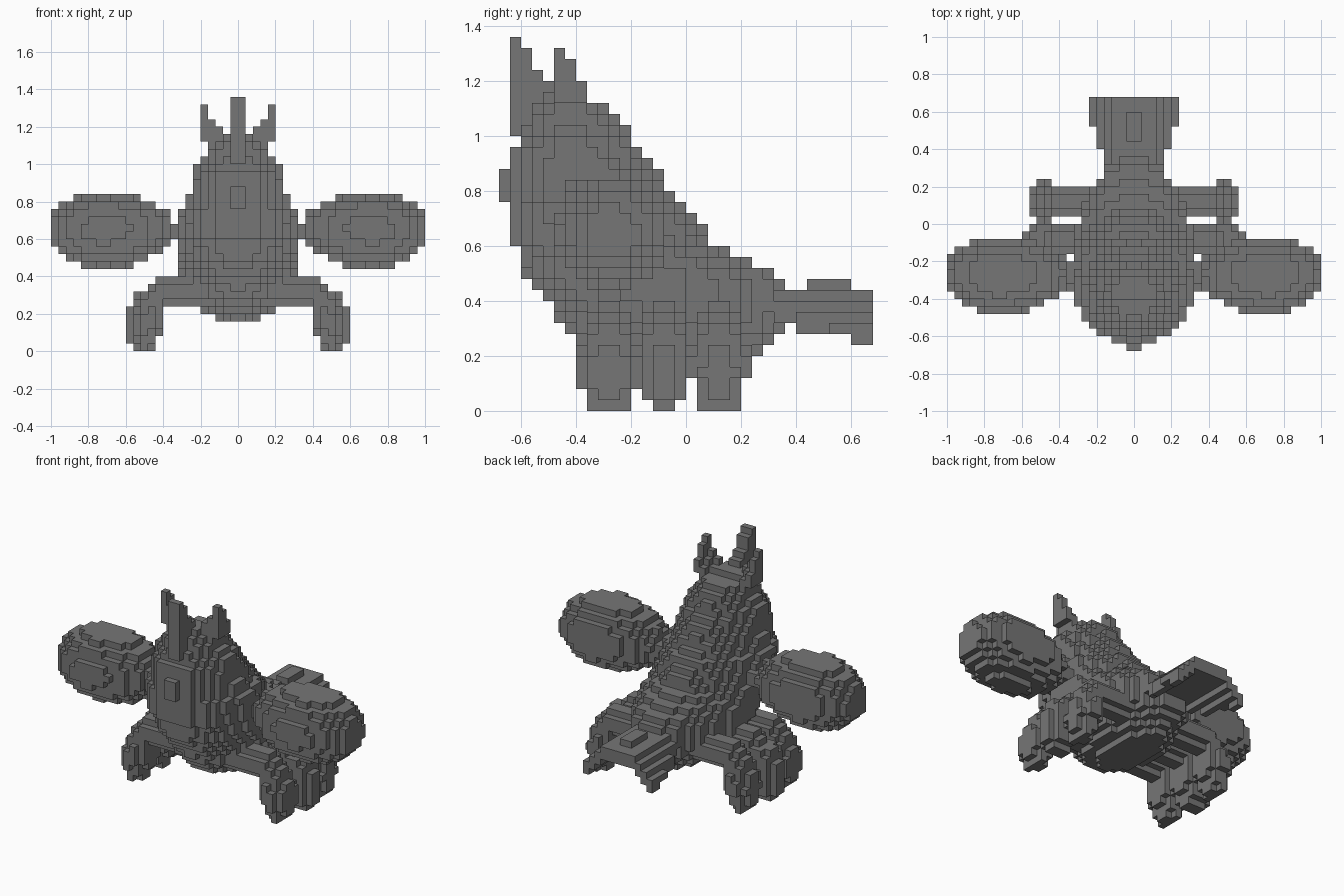
import bpy, bmesh
from mathutils import Vector

if "Cube" in bpy.data.objects:
    bpy.data.objects.remove(bpy.data.objects["Cube"])

S = 0.04  # edge of one block

shell = bpy.data.materials.new("shell_grey")
shell.use_nodes = True
shell.diffuse_color = (0.18, 0.18, 0.18, 1)
shell.node_tree.nodes["Principled BSDF"].inputs["Base Color"].default_value = (0.18, 0.18, 0.18, 1)

parts, taken = {}, set()


def add(name, inside):
    """Collect every block whose centre satisfies the rule."""
    cells = parts.setdefault(name, set())
    for i in range(-25, 25):
        for j in range(-17, 17):
            for k in range(34):
                if (i, j, k) not in taken and inside((i + .5) * S, (j + .5) * S, (k + .5) * S):
                    cells.add((i, j, k))
    taken.update(cells)


def box(x0, x1, y0, y1, z0, z1):
    return lambda x, y, z: x0 < x < x1 and y0 < y < y1 and z0 < z < z1


def mirror_add(name, inside):
    add("left_" + name, inside)
    add("right_" + name, lambda x, y, z: inside(-x, y, z))


# Body: stacked egg-shaped sections (height, front, back, half width)
SECTIONS = [(.16, -.24, .20, .10), (.22, -.36, .28, .20), (.30, -.44, .36, .27),
            (.38, -.495, .37, .31), (.46, -.56, .37, .325), (.50, -.59, .33, .325),
            (.58, -.615, .16, .325), (.62, -.645, .10, .325), (.74, -.65, .01, .315),
            (.78, -.65, -.03, .28), (.94, -.645, -.15, .24), (.98, -.61, -.20, .235),
            (1.02, -.59, -.21, .20), (1.10, -.57, -.27, .16), (1.14, -.56, -.38, .09)]


def body(x, y, z):
    for (za, *a), (zb, *b) in zip(SECTIONS, SECTIONS[1:]):
        if za <= z <= zb + 1e-6:
            t = (z - za) / (zb - za)
            front, back, w = (p + (q - p) * t for p, q in zip(a, b))
            v = (y - (front + back) / 2) / ((back - front) / 2)
            w *= 1 - .2 * min(max(v, 0), 1)
            return (x / w) ** 2 + v * v < 1
    return False


add("body", body)
add("nose", box(-.04, .04, -.68, -.60, .76, .88))


# Centre horn and paired side horns
def horn(x, y, z):
    top = 1.36 if y < -.60 else 1.32 if y < -.56 else 1.24 if y < -.52 else 1.20
    return abs(x) < .04 and -.64 < y < -.48 and 1.0 < z < top


def side_horn(x, y, z):
    if not -.48 < y < -.36:
        return False
    drop = 0 if y < -.44 else .04 if y < -.40 else .12
    if .16 < x < .20:
        return 1.12 < z < 1.32 - drop
    if .12 < x < .16:
        return 1.04 < z < 1.24 - drop / 2
    return .08 < x < .12 and 1.04 < z < 1.20 - drop / 2


add("centre_horn", horn)
mirror_add("side_horn", side_horn)


# Tail: flaring arched fan with a raised ridge
def tail(x, y, z):
    a = abs(x)
    if not .32 < y < .68 or a > (.16 if y < .40 else .20 if y < .52 else .24):
        return False
    drop = max(0, int((a - .08) / S + .001)) * S
    return max(.36 - drop, .24 if y > .60 else .28) < z < .44 - drop


add("tail", tail)
add("tail_ridge", box(-.04, .04, .44, .60, .44, .48))


# Claws: swollen pods with a longer inner taper, on short arms
def claw(x, y, z):
    rx = .30 if x > .72 else .38
    return ((x - .72) / rx) ** 2 + ((y + .27) / .205) ** 2 + ((z - .65) / .205) ** 2 < 1


mirror_add("claw", claw)
mirror_add("arm", box(.24, .44, -.32, -.20, .60, .68))


# Legs: three pairs, each a slim thigh and a shin tapering to the foot
def thigh(yc):
    def inside(x, y, z):
        end = max(0, x - .42)
        return .16 < x and end ** 2 + (y - yc) ** 2 + (z - .32) ** 2 < .0055
    return inside


def shin(yc, xc, rx, ry):
    def inside(x, y, z):
        lean = xc - .1 * (z - .02)
        return ((x - lean) / rx) ** 2 + ((y - yc) / ry) ** 2 + ((z - .17) / .18) ** 2 < 1
    return inside


for label, yc, xc, rx, ry in (("front", -.28, .49, .08, .112),
                              ("middle", -.08, .505, .105, .095),
                              ("rear", .12, .49, .075, .112)):
    mirror_add(label + "_thigh", thigh(yc))
    mirror_add(label + "_shin", shin(yc, xc, rx, ry))

# Turn the blocks of each part into exposed square faces
for name, cells in parts.items():
    bm = bmesh.new()
    verts = {}
    for c in cells:
        for axis in range(3):
            for side in (0, 1):
                n = list(c)
                n[axis] += 2 * side - 1
                if tuple(n) in taken:
                    continue
                u, v = (axis + 1) % 3, (axis + 2) % 3
                ring = []
                for du, dv in ((0, 0), (1, 0), (1, 1), (0, 1)):
                    p = list(c)
                    p[axis] += side
                    p[u] += du
                    p[v] += dv
                    key = tuple(p)
                    if key not in verts:
                        verts[key] = bm.verts.new(Vector(key) * S)
                    ring.append(verts[key])
                bm.faces.new(ring if side else ring[::-1])
    mesh = bpy.data.meshes.new(name)
    bm.to_mesh(mesh)
    bm.free()
    mesh.materials.append(shell)
    bpy.context.collection.objects.link(bpy.data.objects.new(name, mesh))
